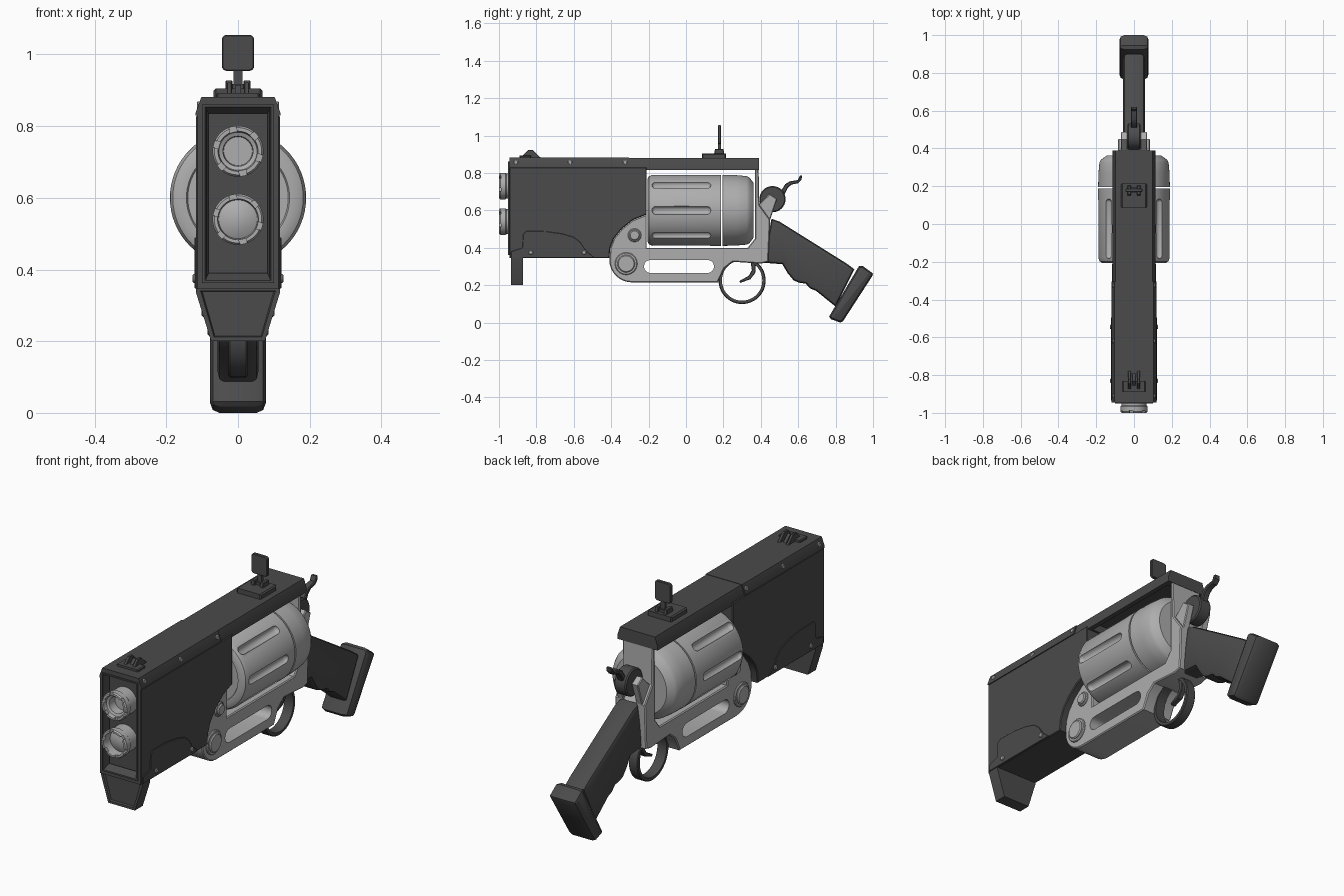
import bpy, bmesh
from math import sin, cos, pi, radians
from mathutils import Matrix, Vector

if "Cube" in bpy.data.objects:
    bpy.data.objects.remove(bpy.data.objects["Cube"])

def material(name, v):
    m = bpy.data.materials.new(name)
    m.diffuse_color = (v, v, v, 1)
    m.use_nodes = True
    m.node_tree.nodes["Principled BSDF"].inputs["Base Color"].default_value = m.diffuse_color
    return m

DARK, STEEL = material("dark_metal", 0.07), material("light_metal", 0.42)

def finish(bm, name, mat, angle=30):
    bmesh.ops.recalc_face_normals(bm, faces=bm.faces[:])
    me = bpy.data.meshes.new(name)
    bm.to_mesh(me)
    bm.free()
    ob = bpy.data.objects.new(name, me)
    bpy.context.collection.objects.link(ob)
    me.materials.append(mat)
    smooth(ob, angle)
    return ob

def smooth(ob, angle=30):
    bpy.ops.object.select_all(action='DESELECT')
    ob.select_set(True)
    bpy.context.view_layer.objects.active = ob
    bpy.ops.object.shade_smooth_by_angle(angle=radians(angle))

def prism(name, pts, a, b, mat=DARK, axis='x', bevel=0, seg=1):
    """Extrude a profile: (y, z) points along x, or (x, z) points along y."""
    bm = bmesh.new()
    place = (lambda t, p: (t, p[0], p[1])) if axis == 'x' else (lambda t, p: (p[0], t, p[1]))
    lo = [bm.verts.new(place(a, p)) for p in pts]
    hi = [bm.verts.new(place(b, p)) for p in pts]
    caps = [bm.faces.new(lo), bm.faces.new(hi[::-1])]
    n = len(pts)
    for i in range(n):
        j = (i + 1) % n
        bm.faces.new((lo[i], hi[i], hi[j], lo[j]))
    if bevel:
        bmesh.ops.recalc_face_normals(bm, faces=bm.faces[:])
        edges = [e for f in caps for e in f.edges]
        bmesh.ops.bevel(bm, geom=edges, offset=bevel, segments=seg, profile=0.5, affect='EDGES')
    return finish(bm, name, mat)

def box(name, x, y0, y1, z0, z1, mat=DARK, bevel=0):
    return prism(name, [(y0, z0), (y1, z0), (y1, z1), (y0, z1)], -x, x, mat, bevel=bevel)

def arc(cy, cz, r, a0, a1, n=8):
    return [(cy + r * cos(radians(a0 + (a1 - a0) * i / n)),
             cz + r * sin(radians(a0 + (a1 - a0) * i / n))) for i in range(n + 1)]

def disc(name, cy, cz, r, a, b, mat=STEEL, bevel=0, n=32):
    return prism(name, arc(cy, cz, r, 0, 360 - 360 / n, n - 1), a, b, mat, bevel=bevel)

def lathe(name, profile, cz, mat=STEEL, n=48):
    """Spin (radius, y) points around a y axis at height cz."""
    bm = bmesh.new()
    vs = [bm.verts.new((r, y, cz)) for r, y in profile]
    es = [bm.edges.new(p) for p in zip(vs, vs[1:])]
    bmesh.ops.spin(bm, geom=vs + es, cent=(0, 0, cz), axis=(0, 1, 0), angle=2 * pi, steps=n)
    bmesh.ops.remove_doubles(bm, verts=bm.verts[:], dist=1e-4)
    return finish(bm, name, mat)

def cut(ob, *cutters):
    """Subtract the cutters, then bake the result."""
    for c in cutters:
        c.hide_render = True
        m = ob.modifiers.new("cut", 'BOOLEAN')
        m.operation, m.solver, m.object = 'DIFFERENCE', 'EXACT', c
    dg = bpy.context.evaluated_depsgraph_get()
    ob.data = bpy.data.meshes.new_from_object(ob.evaluated_get(dg))
    ob.modifiers.clear()
    smooth(ob)

def drop(*obs):
    for o in obs:
        bpy.data.objects.remove(o)

def sym(half):
    """Mirror (x, z) half-section points into a closed section."""
    return half + [(-x, z) for x, z in reversed(half)]

# Barrel shroud, its rear edge following the frame arm
arm = [(-.405, .40), (-.385, .45), (-.345, .50), (-.285, .548), (-.21, .578)]
shroud = prism("barrel_shroud", [(-.945, .345), (-.41, .345)] + arm + [(-.21, .83), (-.945, .83)],
               -.117, .117, bevel=.004)
# Top rail with a hollow underside over the cylinder
rail = prism("top_rail", sym([(.113, .815), (.113, .835), (.098, .88)]), -.94, .39, axis='y')
rail_cover = prism("rail_cover", sym([(.118, .83), (.118, .838), (.102, .882)]), -.945, -.305, axis='y')
hollow = box("hollow_cutter", .088, -.2, .355, .7, .855)
mouth = box("mouth_cutter", .088, -1.1, -.905, .372, .85)
cut(shroud, mouth)
cut(rail, hollow, mouth)
cut(rail_cover, mouth)
drop(hollow, mouth)

# Front bezel: tapered lip around the muzzle opening
bm = bmesh.new()
rings = [[bm.verts.new((sx * x, y, z)) for sx, z in ((-1, z0), (1, z0), (1, z1), (-1, z1))]
         for x, y, z0, z1 in ((.1, -.94, .362, .86), (.1, -.951, .362, .86),
                              (.092, -.951, .37, .853), (.082, -.915, .39, .835))]
for r0, r1 in zip(rings, rings[1:]):
    for i in range(4):
        bm.faces.new((r0[i], r0[(i + 1) % 4], r1[(i + 1) % 4], r1[i]))
finish(bm, "muzzle_bezel", DARK)

# Front foot with recessed face
bm = bmesh.new()
vs = [bm.verts.new((x, -.935, z)) for x, z in sym([(.075, .2), (.117, .335), (.117, .35)])]
face = bm.faces.new(vs)
ext = bmesh.ops.extrude_face_region(bm, geom=[face])['geom']
bmesh.ops.translate(bm, vec=(0, .063, 0), verts=[v for v in ext if isinstance(v, bmesh.types.BMVert)])
bmesh.ops.recalc_face_normals(bm, faces=bm.faces[:])
front = min(bm.faces, key=lambda f: f.calc_center_median().y)
bmesh.ops.inset_region(bm, faces=[front], thickness=.014, depth=0)
bmesh.ops.inset_region(bm, faces=[front], thickness=.004, depth=-.01)
finish(bm, "front_foot", DARK)

# Cheek plates and screws on both sides
cheek = [(-.935, .347), (-.49, .347), (-.535, .385), (-.565, .43), (-.6, .457),
         (-.66, .475), (-.75, .488), (-.855, .49), (-.87, .475), (-.875, .4), (-.935, .38)]
for s, side in ((1, "right"), (-1, "left")):
    a, b = sorted((s * .11, s * .121))
    prism("cheek_plate_" + side, cheek, a, b, bevel=.002)
    for y, z, x, r in ((-.91, .857, .106, .012), (-.62, .857, .106, .012), (-.325, .857, .106, .012),
                       (-.83, .375, .118, .012), (-.545, .375, .118, .012),
                       (.42, .495, .068, .014), (.395, .39, .068, .014)):
        disc("screw_" + side, y, z, r, s * x - .009, s * x + .009, bevel=.003, n=12)

# Two barrels with notched muzzles
upper = lathe("upper_barrel", [(0, -.93), (.04, -.93), (.042, -.975), (.053, -.98), (.056, -1), (.066, -1),
                               (.071, -.993), (.071, -.965), (.067, -.96), (.067, -.89), (0, -.89)], .73)
lower = lathe("lower_barrel", [(0, -.965), (.03, -.962), (.054, -.95), (.057, -1), (.066, -1),
                               (.071, -.993), (.071, -.965), (.067, -.96), (.067, -.89), (0, -.89)], .54)
for barrel, cz in ((upper, .73), (lower, .54)):
    bm = bmesh.new()
    for k in range(6):
        m = (Matrix.Translation((0, -1, cz)) @ Matrix.Rotation(k * pi / 3 + .3, 4, 'Y')
             @ Matrix.Translation((.065, 0, 0)) @ Matrix.Diagonal((.024, .024, .02, 1)))
        bmesh.ops.create_cube(bm, size=1, matrix=m)
    notch = finish(bm, "notch_cutter", STEEL)
    cut(barrel, notch)
    drop(notch)

# Cylinder: fluted front drum and smooth rear drum with a gap between
drum = lathe("cylinder_drum", [(0, -.2), (.14, -.2), (.144, -.207), (.165, -.207), (.182, -.198),
                               (.19, -.178), (.19, .187), (0, .187)], .6, n=64)
bm = bmesh.new()
for k in range(8):
    m = Matrix.Translation((0, 0, .6)) @ Matrix.Rotation(k * pi / 4, 4, 'Y') @ Matrix.Translation((.193, 0, 0))
    geo = bmesh.ops.create_uvsphere(bm, u_segments=16, v_segments=12, radius=.023,
                                    matrix=Matrix.Rotation(pi / 2, 4, 'X'))['verts']
    for v in geo:          # stretch the sphere into a capsule along y
        if abs(v.co.y) < 1e-5:
            v.co.y = 0
    top = [v for v in geo if v.co.y > 0]
    mid = [v for v in geo if v.co.y == 0]
    bmesh.ops.translate(bm, verts=top, vec=(0, .11, 0))
    bmesh.ops.translate(bm, verts=[v for v in geo if v not in set(top + mid)], vec=(0, -.16, 0))
    bmesh.ops.translate(bm, verts=mid, vec=(0, -.025, 0))
    bmesh.ops.transform(bm, matrix=m, verts=geo)
flutes = finish(bm, "flute_cutter", STEEL)
cut(drum, flutes)
drop(flutes)
lathe("cylinder_rear", [(0, .195), (.19, .195), (.188, .27), (.183, .325), (.175, .34), (.145, .362), (0, .362)],
      .6, n=64)

# Frame with a long slot, rear post and pivot bosses
frame = prism("frame", arc(-.29, .335, .12, 180, 270)
              + [(.17, .215), (.205, .29), (.25, .325), (.4, .315), (.44, .325), (.45, .55), (.392, .63),
                 (.388, .83), (.37, .83), (.37, .45), (.33, .4), (-.21, .4)] + arm[::-1],
              -.085, .085, STEEL, bevel=.005)
slot = prism("slot_cutter", arc(-.19, .3, .035, 90, 270)[::1] + arc(.115, .3, .035, -90, 90), -.2, .2)
cut(frame, slot)
drop(slot)
for name, y, z, r in (("large_boss", -.32, .315, .06), ("small_boss", -.275, .467, .036)):
    disc(name, y, z, r, -.093, .093, bevel=.004)
    disc(name + "_cap", y, z, r * .78, -.102, .102, bevel=.005)

# Hammer with its supporting ears and spur
disc("hammer_hub", .4625, .66, .07, -.034, .034, DARK, bevel=.006)
ear = [(.385, .56), (.45, .55), (.487, .662), (.447, .688), (.388, .63)]
prism("ear_right", ear, .034, .07, STEEL, bevel=.004)
prism("ear_left", ear, -.07, -.034, STEEL, bevel=.004)
prism("hammer_spur", [(.49, .69), (.525, .68), (.545, .722), (.565, .738), (.6, .745), (.618, .765), (.62, .785),
                      (.609, .785), (.598, .762), (.555, .755), (.53, .74), (.515, .715)],
      -.017, .017, bevel=.004)

# Trigger guard and trigger
guard = disc("trigger_guard", .3, .225, .126, -.026, .026, DARK, bevel=.004, n=48)
bore = disc("bore_cutter", .3, .225, .108, -.1, .1, n=48)
cut(guard, bore)
drop(bore)
prism("trigger", [(.345, .33), (.352, .28), (.335, .25), (.285, .222), (.29, .212), (.345, .232),
                  (.37, .265), (.375, .33)], -.014, .014, bevel=.003)

# Grip with finger grooves, and butt cap
prism("grip", [(.414, .32), (.515, .312), (.545, .262), (.575, .226), (.605, .213), (.64, .208), (.665, .182),
               (.695, .17), (.8, .085), (.9, .285), (.86, .315), (.5, .54), (.457, .555)],
      -.057, .057, bevel=.02, seg=2)
prism("butt_cap", [(.765, .032), (.775, .018), (.825, 0), (.84, .008), (.997, .25), (1, .262), (.945, .303),
                   (.925, .302)], -.078, .078, bevel=.026, seg=2)

# Rear sight
box("rear_sight_base", .068, .085, .215, .875, .905, bevel=.006)
for s in (-1, 1):
    prism("rear_sight_lug", [(.15, .9), (.205, .9), (.2, .928), (.155, .928)],
          s * .025 - .01, s * .025 + .01, bevel=.003)
box("rear_sight_hinge", .03, .165, .195, .9, .918)
box("rear_sight_stem", .012, .172, .186, .9, .965)
plate = [p for cx, cz, a in ((.031, .968, -90), (.031, 1.041, 0), (-.031, 1.041, 90), (-.031, .968, 180))
         for p in arc(cx, cz, .014, a, a + 90, 4)]
prism("rear_sight_plate", plate, .17, .188, axis='y', bevel=.003)

# Front sight
box("front_sight_base", .06, -.89, -.83, .875, .893, bevel=.004)
for s in (-1, 1):
    prism("front_sight_wing", [(-.885, .88), (-.775, .88), (-.82, .922), (-.845, .922)],
          s * .024 - .007, s * .024 + .007, bevel=.002)
prism("front_sight_blade", [(-.87, .88), (-.79, .88), (-.83, .915)], -.008, .008)
